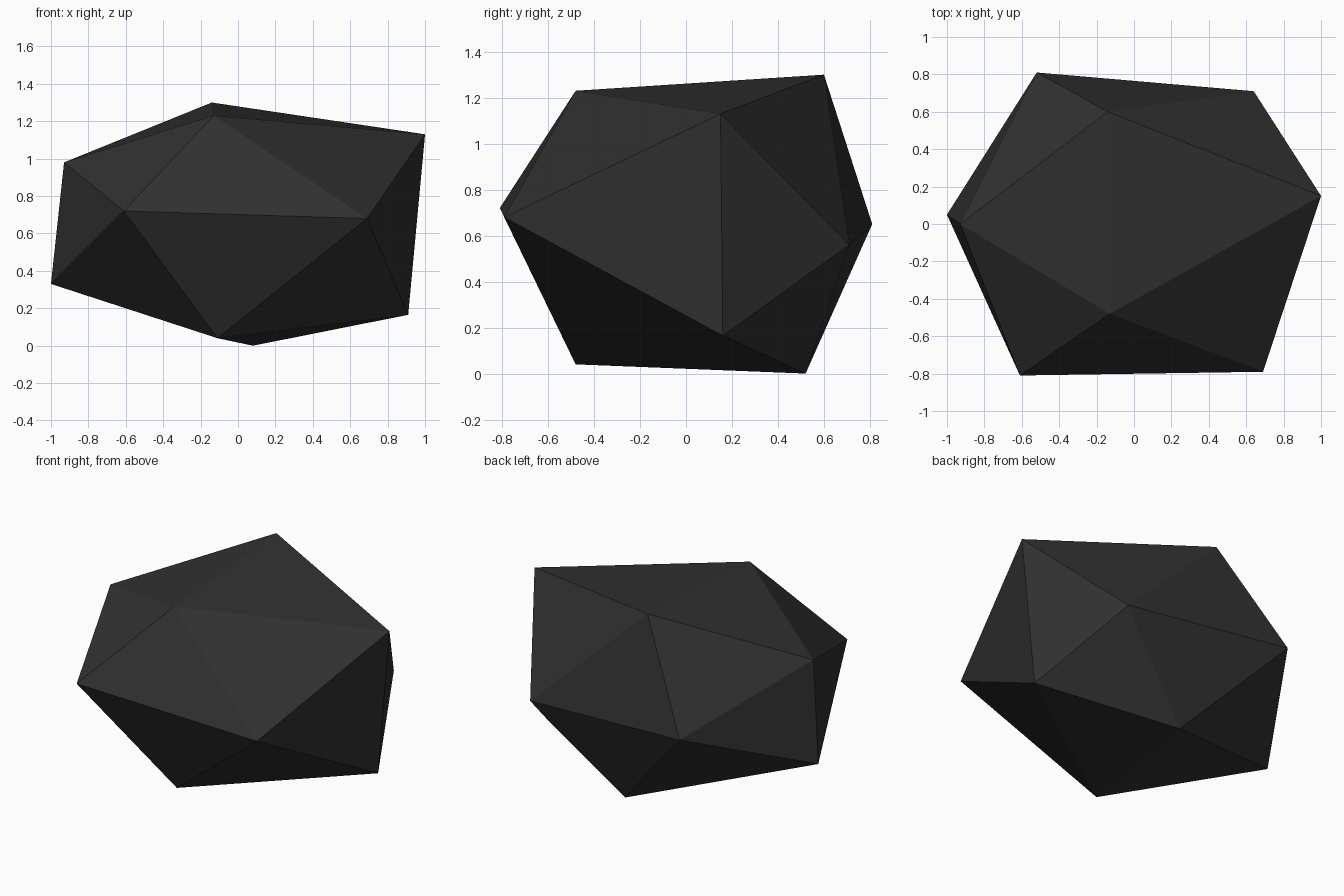
import bpy
import bmesh

cube = bpy.data.objects.get("Cube")
if cube:
    bpy.data.objects.remove(cube, do_unlink=True)

# Charcoal stone material
charcoal = bpy.data.materials.new("charcoal")
charcoal.use_nodes = True
colour = (0.03, 0.03, 0.03, 1)
charcoal.diffuse_color = colour
shader = next(n for n in charcoal.node_tree.nodes if n.type == "BSDF_PRINCIPLED")
shader.inputs["Base Color"].default_value = colour
shader.inputs["Roughness"].default_value = 0.9

# The rock is a skewed icosahedron: two peaks, each with a ring of five corners
bm = bmesh.new()
top_peak = bm.verts.new((-0.13, -0.48, 1.23))
base_peak = bm.verts.new((0.08, 0.52, 0))

upper_ring = [bm.verts.new(co) for co in (
    (0.69, -0.79, 0.68),    # front left
    (-0.61, -0.81, 0.72),   # front right
    (-0.93, 0, 0.98),       # upper right
    (-0.14, 0.6, 1.3),      # top back
    (1, 0.15, 1.13),        # upper left
)]
lower_ring = [bm.verts.new(co) for co in (
    (-0.11, -0.48, 0.04),   # base front
    (-1, 0.05, 0.33),       # lower right
    (-0.52, 0.81, 0.65),    # back right
    (0.64, 0.71, 0.56),     # back left
    (0.91, 0.16, 0.165),    # lower left
)]

# Fan each ring to its peak and zigzag a belt of facets between the rings
count = len(upper_ring)
for i in range(count):
    following = (i + 1) % count
    upper, next_upper = upper_ring[i], upper_ring[following]
    lower, next_lower = lower_ring[i], lower_ring[following]
    bm.faces.new((top_peak, upper, next_upper))
    bm.faces.new((upper, lower, next_upper))
    bm.faces.new((next_upper, lower, next_lower))
    bm.faces.new((base_peak, next_lower, lower))
bmesh.ops.recalc_face_normals(bm, faces=bm.faces)

# Flat-shaded rock object
mesh = bpy.data.meshes.new("rock")
bm.to_mesh(mesh)
bm.free()
mesh.materials.append(charcoal)
rock = bpy.data.objects.new("rock", mesh)
bpy.context.collection.objects.link(rock)
